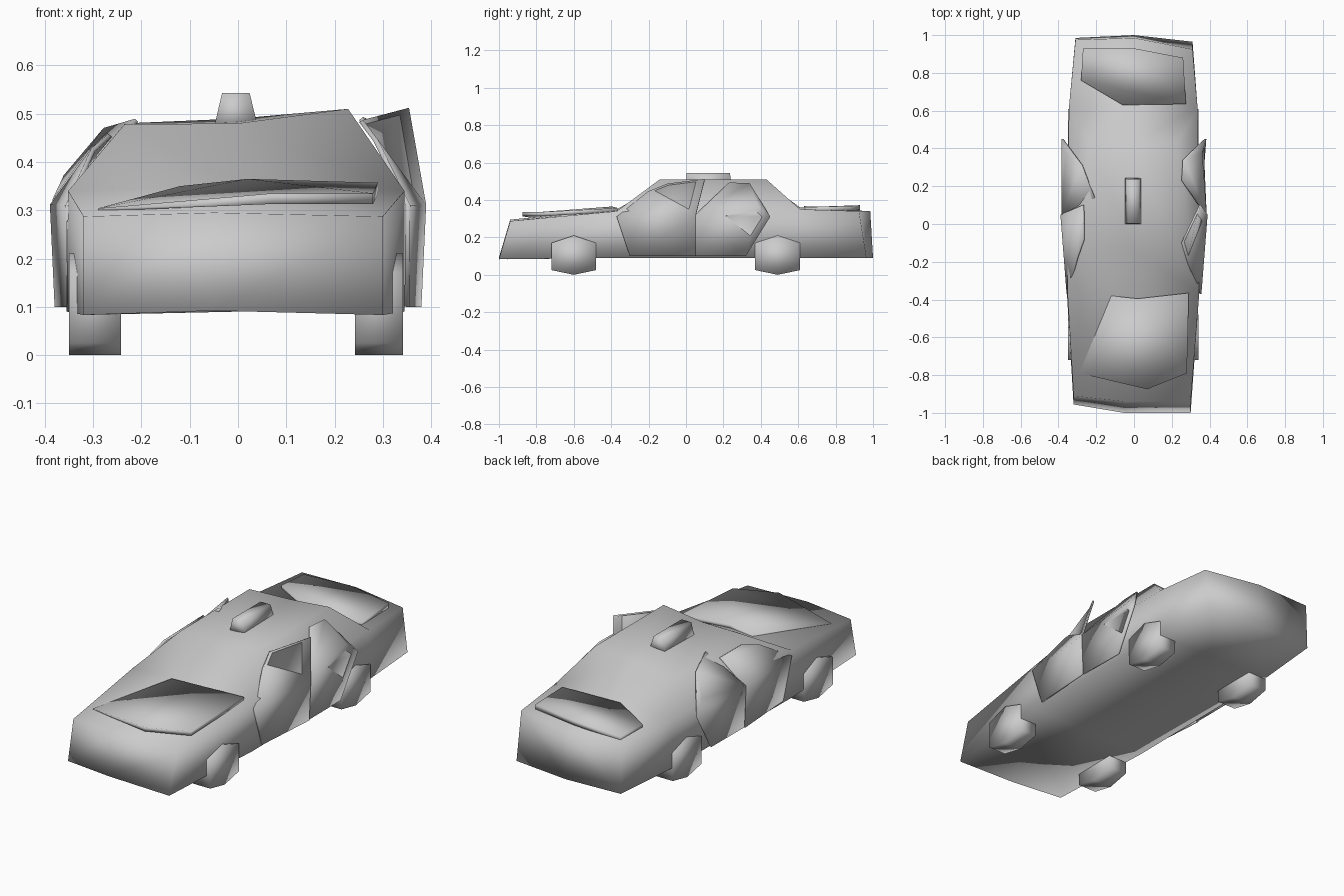
import bpy

if "Cube" in bpy.data.objects:
    bpy.data.objects.remove(bpy.data.objects["Cube"], do_unlink=True)

grey = bpy.data.materials.new("plain_grey")
grey.use_nodes = True
grey.diffuse_color = (0.6, 0.6, 0.6, 1)
grey.node_tree.nodes["Principled BSDF"].inputs["Base Color"].default_value = (0.6, 0.6, 0.6, 1)


def build(name, verts, faces, thickness=0, smooth=True):
    """Make a part from corner points, optionally thickened into a shell."""
    mesh = bpy.data.meshes.new(name)
    mesh.from_pydata(verts, [], faces)
    mesh.materials.append(grey)
    obj = bpy.data.objects.new(name, mesh)
    bpy.context.collection.objects.link(obj)
    bpy.context.view_layer.objects.active = obj
    obj.select_set(True)
    bpy.ops.object.mode_set(mode='EDIT')
    bpy.ops.mesh.select_all(action='SELECT')
    bpy.ops.mesh.normals_make_consistent(inside=False)
    bpy.ops.object.mode_set(mode='OBJECT')
    for poly in mesh.polygons:
        poly.use_smooth = smooth
    if thickness:
        mod = obj.modifiers.new("thickness", 'SOLIDIFY')
        mod.thickness = thickness
        mod.offset = 0
    obj.select_set(False)
    return obj


def prism(name, lower, upper):
    """Close two matching outlines into a solid."""
    n = len(lower)
    sides = [(i, (i + 1) % n, (i + 1) % n + n, i + n) for i in range(n)]
    return build(name, lower + upper,
                 sides + [tuple(range(n))[::-1], tuple(range(n, 2 * n))])


# Body: each station runs across the floor, then across the belt line
stations = [
    [(-.32, -.955, .083), (-.05, -1, .092), (.30, -1, .083),
     (.30, -.94, .287), (-.05, -.94, .295), (-.32, -.91, .287)],
    [(-.355, -.37, .09), (0, -.37, .09), (.345, -.37, .09),
     (.345, -.37, .34), (0, -.37, .35), (-.352, -.37, .34)],
    [(-.345, .61, .09), (0, .61, .09), (.337, .61, .09),
     (.337, .61, .35), (0, .61, .36), (-.345, .61, .35)],
    [(-.31, .985, .09), (0, 1, .09), (.31, .965, .09),
     (.31, .925, .34), (0, .985, .34), (-.31, .975, .34)],
]
roof = [(.228, -.14, .51), (0, -.14, .48), (-.235, -.14, .478),
        (.228, .43, .51), (0, .43, .49), (-.235, .43, .48)]
verts = [p for s in stations for p in s] + roof
faces = [(0, 1, 4, 5), (1, 2, 3, 4), (18, 19, 22, 23), (19, 20, 21, 22)]
for row in range(3):
    for i in range(6):
        if row == 1 and i in (3, 4):
            continue
        a, b = row * 6 + i, row * 6 + (i + 1) % 6
        faces.append((a, b, b + 6, a + 6))
# windscreen, roof, rear window and cabin sides
for i in range(2):
    r = 24 + i
    faces += [(9 + i, 10 + i, r + 1, r), (r, r + 1, r + 4, r + 3),
              (15 + i, 16 + i, r + 4, r + 3)]
faces += [(9, 15, 27, 24), (11, 17, 29, 26)]
build("car_body", verts, faces)

# Hood and trunk panels
hood = [(-.12, -.38, .35), (.02, -.395, .365), (.29, -.365, .357),
        (.28, -.79, .335), (.07, -.875, .335), (-.29, -.79, .304)]
prism("hood_panel", [(x, y, z - (.022 if x > -.2 else .006)) for x, y, z in hood], hood)
trunk = [(-.27, .93, .358), (0, .93, .372), (.26, .88, .368),
         (.275, .635, .362), (-.06, .63, .367), (-.28, .76, .362)]
prism("trunk_panel", [(x, y, z - .025) for x, y, z in trunk], trunk)

# Roof light bar with tapered sides
prism("roof_light",
      [(-.05, 0, .47), (.042, 0, .47), (.042, .245, .47), (-.05, .245, .47)],
      [(-.033, .003, .543), (.024, .003, .543), (.024, .235, .543), (-.033, .235, .543)])

# Six-sided wheels
rim = [(0, 0), (.12, .025), (.12, .17), (0, .21), (-.12, .17), (-.12, .025)]
for side, sx in (("left", 1), ("right", -1)):
    for end, y in (("front", -.6), ("rear", .49)):
        outer = .342 if sx > 0 else .35
        prism(f"{end}_{side}_wheel", [(sx * .242, y + a, z) for a, z in rim],
              [(sx * outer, y + a, z) for a, z in rim])

# Loose door panels, the left front one flaring out at its top corner
front_low = [(.35, -.3, .1), (.375, .05, .1), (.385, .05, .31), (.352, -.37, .31)]
rear_low = [(.37, .05, .1), (.368, .32, .1), (.378, .45, .31),
            (.357, .38, .37), (.38, .05, .32)]
tops = {
    1: ([(.35, .1, .51), (.255, -.1, .485), (.285, -.2, .445)],
        [(.262, .34, .487), (.255, .23, .49)]),
    -1: ([(.268, .1, .458), (.265, -.08, .455), (.3, -.18, .425)],
         [(.275, .31, .467), (.21, .14, .486)]),
}
for side, sx in (("left", 1), ("right", -1)):
    front_top, rear_top = tops[sx]
    build(f"front_{side}_door", [(sx * x, y, z) for x, y, z in front_low + front_top],
          [(0, 1, 2, 3), (3, 2, 4, 5, 6)], .01)
    build(f"rear_{side}_door", [(sx * x, y, z) for x, y, z in rear_low + rear_top],
          [(0, 1, 2, 3, 4), (4, 3, 5, 6), (3, 2, 5)], .01)
